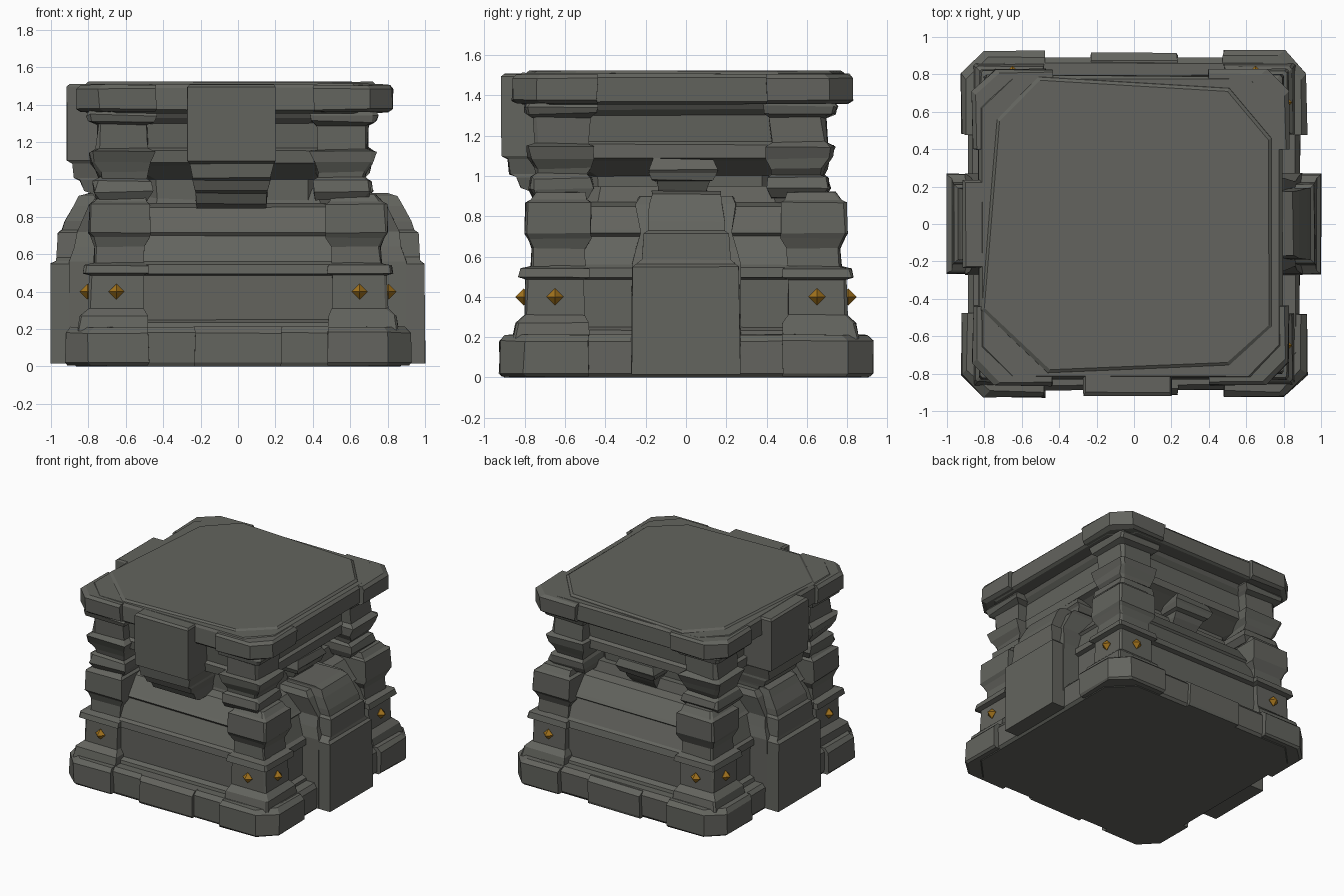
import bpy, bmesh, math, random
from mathutils import Vector, Matrix

if "Cube" in bpy.data.objects:
    bpy.data.objects.remove(bpy.data.objects["Cube"])

random.seed(4)


def material(name, rgb):
    m = bpy.data.materials.new(name)
    m.diffuse_color = (*rgb, 1)
    m.use_nodes = True
    m.node_tree.nodes["Principled BSDF"].inputs["Base Color"].default_value = m.diffuse_color
    return m


STONE = material("grey stone", (0.125, 0.127, 0.112))
GOLD = material("dull gold", (0.36, 0.17, 0.012))
SHIFT = Vector((-0.03, -0.03, 0))  # upper half has slipped a little


def finish(name, bm, mat):
    bmesh.ops.recalc_face_normals(bm, faces=bm.faces[:])
    me = bpy.data.meshes.new(name)
    bm.to_mesh(me)
    bm.free()
    me.materials.append(mat)
    ob = bpy.data.objects.new(name, me)
    bpy.context.collection.objects.link(ob)
    return ob


def loft(name, rings, mat=STONE, rough=0.006, shift=Vector()):
    """Skin stacked outlines; each ring is (z, [(x, y), ...]). Slight chipping by jitter."""
    bm = bmesh.new()
    j = lambda s: random.uniform(-s, s)
    loops = [[bm.verts.new(Vector((x + j(rough), y + j(rough), z + (j(rough * .7) if z > 0.05 else 0))) + shift)
              for x, y in pts] for z, pts in rings]
    n = len(loops[0])
    for a, b in zip(loops, loops[1:]):
        for i in range(n):
            k = (i + 1) % n
            bm.faces.new((a[i], a[k], b[k], b[i]))
    bm.faces.new(loops[0][::-1])
    bm.faces.new(loops[-1])
    return finish(name, bm, mat)


def octagon(h, c):
    pts = []
    for sx, sy in ((1, 1), (-1, 1), (-1, -1), (1, -1)):
        e = [(sx * h, sy * (h - c)), (sx * (h - c), sy * h)]
        pts += e if sx * sy > 0 else e[::-1]
    return pts


def corner(i, o, c, sx, sy):
    return [(sx * x, sy * y) for x, y in ((i, i), (o, i), (o, o - c), (o - c, o), (i, o))]


def side(inner, outer, w, turn, off=0):
    """Rectangle standing out from one side; turn 0=right 1=back 2=left 3=front."""
    r = Matrix.Rotation(turn * math.pi / 2, 2)
    return [tuple(r @ Vector(p)) for p in
            ((inner, off - w), (outer, off - w), (outer, off + w), (inner, off + w))]


# Plinth core and recessed wall core, lower and upper
loft("plinth_core", [(0, octagon(.87, .17)), (.02, octagon(.885, .17)),
                     (.18, octagon(.885, .17)), (.21, octagon(.86, .17))])
LOWER = [(.19, .80), (.235, .79), (.25, .755), (.485, .755), (.495, .79), (.545, .785),
         (.56, .76), (.70, .70), (.715, .715), (.735, .70), (.85, .61), (.87, .54), (.95, .52)]
loft("lower_wall", [(z, octagon(h, .1)) for z, h in LOWER], rough=.004)
UPPER = [(.86, .50), (1.0, .51), (1.075, .63), (1.09, .67), (1.155, .67), (1.17, .645),
         (1.3, .655), (1.33, .69), (1.38, .72)]
loft("upper_wall", [(z, octagon(h, .1)) for z, h in UPPER], shift=SHIFT)

# Corner stones, piers and cap corners
PIER_LOW = [(.19, .48, .86), (.27, .48, .845), (.31, .505, .80), (.487, .505, .795),
            (.497, .475, .83), (.54, .48, .82), (.552, .5, .77), (.64, .5, .765), (.69, .47, .785),
            (.715, .47, .80), (.868, .47, .795), (.882, .49, .77), (.92, .5, .74)]
PIER_UP = [(.89, .45, .72), (.935, .43, .745), (.99, .44, .74), (1.01, .46, .71), (1.04, .45, .725),
           (1.09, .43, .75), (1.145, .42, .765), (1.165, .45, .725), (1.29, .45, .72),
           (1.31, .42, .765), (1.345, .41, .775), (1.375, .41, .76)]
for sx in (-1, 1):
    for sy in (-1, 1):
        loft("plinth_corner", [(z, corner(.48, o, .12, sx, sy)) for z, o in
                               ((.005, .91), (.02, .925), (.18, .925), (.212, .895))])
        loft("lower_pier", [(z, corner(i, o, .012, sx, sy)) for z, i, o in PIER_LOW], rough=.004)
        loft("upper_pier", [(z, corner(i, o, .015, sx, sy)) for z, i, o in PIER_UP],
             rough=.011, shift=SHIFT)
        loft("cap_corner", [(z, corner(.42, o, .12, sx, sy)) for z, o in
                            ((1.36, .82), (1.375, .845), (1.485, .845), (1.505, .825))],
             shift=SHIFT * .6)
        # gold studs on both outer faces of each pier
        for x, y in ((.65, .805), (.805, .65)):
            bm = bmesh.new()
            bmesh.ops.create_uvsphere(bm, u_segments=4, v_segments=2, radius=.042)
            bmesh.ops.translate(bm, verts=bm.verts, vec=(sx * x, sy * y, .4))
            finish("stud", bm, GOLD)

# Cap slab with a worn, slightly turned top
loft("cap_slab", [(z, octagon(h, .16)) for z, h in
                  ((1.355, .79), (1.37, .81), (1.49, .81), (1.508, .795))], shift=SHIFT * .6)
TOP = [(-.72, .55), (-.5, .77), (.5, .71), (.72, .45), (.72, -.54), (.5, -.74), (-.45, -.78), (-.8, -.45)]
loft("cap_top", [(1.49, [(x * 1.03, y * 1.03) for x, y in TOP]),
                 (1.51, [(x * 1.02, y * 1.02) for x, y in TOP]), (1.522, TOP)], rough=.002)

# Middle plinth stones on front and back
for t in (1, 3):
    loft("plinth_middle", [(z, side(.6, o, .232, t)) for z, o in
                           ((0, .9), (.02, .912), (.18, .912), (.21, .88))])

# Stepped buttresses left and right, each with a shoulder piece behind
BUTTRESS = [(.015, 1.0, .268), (.55, 1.0, .265), (.565, .975, .245), (.585, .97, .22), (.715, .965, .21),
            (.73, .94, .19), (.775, .925, .19), (.86, .88, .18), (.91, .85, .17), (.925, .80, .17)]
SHOULDER = [(.02, .90, .27), (.56, .90, .27), (.64, .875, .25), (.72, .86, .225), (.86, .80, .25),
            (.90, .76, .23)]
for t in (0, 2):
    loft("buttress", [(z, side(.55, o, w, t)) for z, o, w in BUTTRESS], rough=.004)
    loft("shoulder", [(z, side(.5, o, w, t)) for z, o, w in SHOULDER], rough=.004)

# Hanging keystones on front and left
KEY = [(.845, .70, .185), (.87, .745, .19), (.925, .78, .192), (.94, .82, .195), (.995, .845, .205),
       (1.01, .875, .205), (1.085, .885, .225), (1.1, .915, .236), (1.495, .918, .236), (1.508, .90, .225)]
for t, off in ((3, -.035), (2, 0)):
    loft("hanging_keystone", [(z, side(.45, o, w, t, off)) for z, o, w in KEY], rough=.004)

# Plain brackets on back and right
BRACKET = [(.86, .54, .10), (.93, .60, .12), (.97, .63, .13), (.98, .66, .15), (1.015, .67, .17),
           (1.03, .68, .17), (1.085, .665, .15)]
for t in (0, 1):
    loft("bracket", [(z, side(.4, o, w, t)) for z, o, w in BRACKET], shift=SHIFT * .5)
